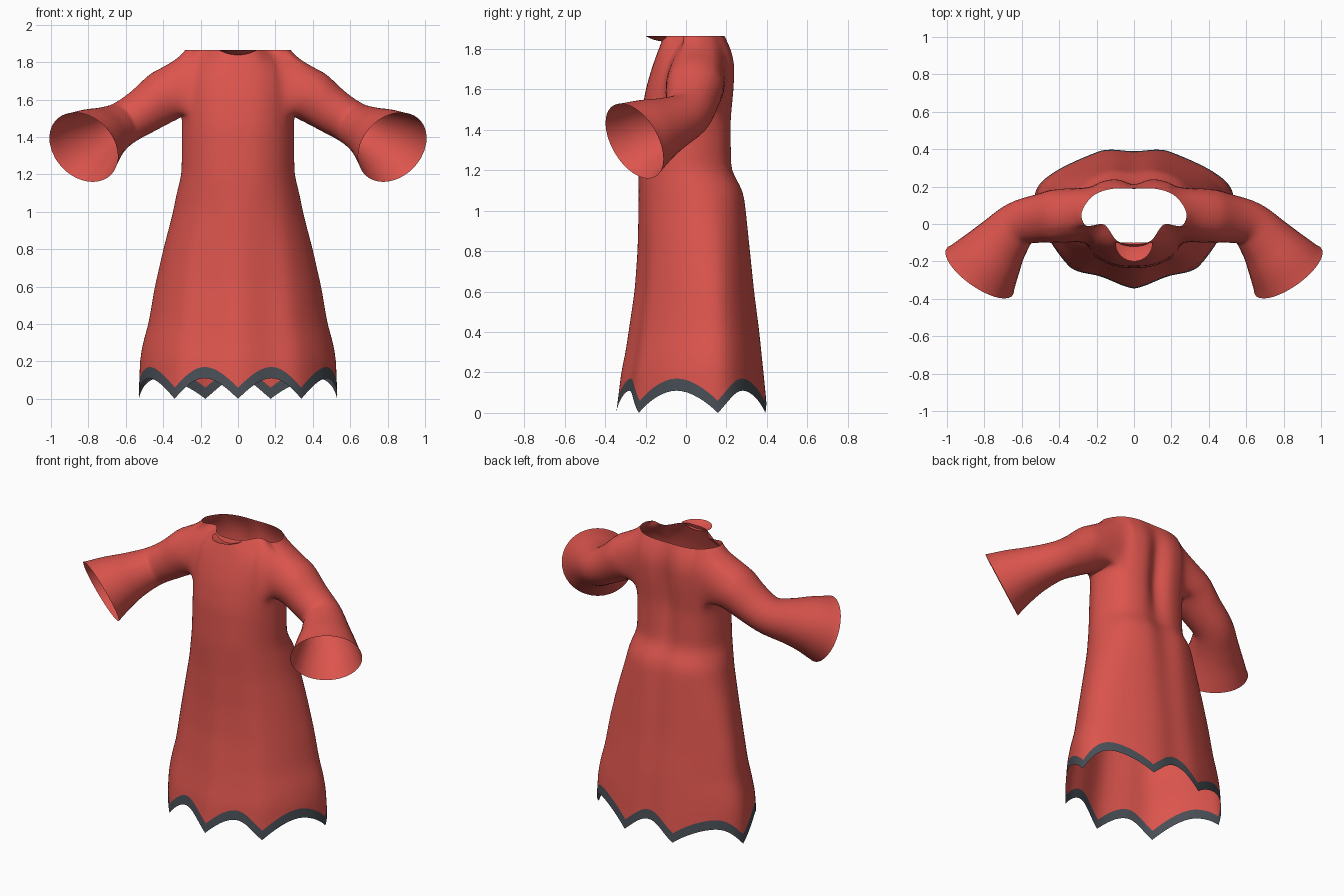
import bpy, bmesh, math
from mathutils import Vector

if "Cube" in bpy.data.objects:
    bpy.data.objects.remove(bpy.data.objects["Cube"], do_unlink=True)


def material(name, rgb):
    m = bpy.data.materials.new(name)
    m.use_nodes = True
    m.diffuse_color = (*rgb, 1)
    m.node_tree.nodes["Principled BSDF"].inputs["Base Color"].default_value = (*rgb, 1)
    return m


red = material("red cloth", (0.72, 0.09, 0.075))
grey = material("dark grey trim", (0.065, 0.077, 0.092))


def catmull(p0, p1, p2, p3, t):
    return 0.5 * (2 * p1 + (p2 - p0) * t + (2 * p0 - 5 * p1 + 4 * p2 - p3) * t * t
                  + (3 * p1 - p0 - 3 * p2 + p3) * t ** 3)


def make_object(name, bm, mats):
    bmesh.ops.recalc_face_normals(bm, faces=bm.faces[:])
    me = bpy.data.meshes.new(name)
    bm.to_mesh(me)
    bm.free()
    for m in mats:
        me.materials.append(m)
    ob = bpy.data.objects.new(name, me)
    bpy.context.collection.objects.link(ob)
    return ob


# Half cross-sections from front centre to back centre, in unit size
SECTIONS = [
    [(0, -1), (.34, -.86), (.64, -.7), (.9, -.21), (1, .35), (.8, .7), (.33, .98), (0, 1)],
    [(0, -1), (.42, -.93), (.78, -.62), (1, -.1), (.97, .4), (.75, .82), (.4, 1), (0, .96)],
    [(0, -1), (.32, -.87), (.57, -.3), (.9, -.35), (1, .1), (.8, .68), (.46, .94), (0, .97)],
]
STEPS = 8          # samples per section segment
SCALLOP = 2 * STEPS


def full_section(half):
    pts = [Vector(p) for p in half]
    pts += [Vector((-p.x, p.y)) for p in pts[-2:0:-1]]
    n = len(pts)
    return [catmull(pts[i - 1], pts[i], pts[(i + 1) % n], pts[(i + 2) % n], s / STEPS)
            for i in range(n) for s in range(STEPS)]


sections = [full_section(h) for h in SECTIONS]
count = len(sections[0])

# Height, half width, front y, back y, section blend
PROFILE = [
    (0, .53, -.345, .4, 0), (.2, .522, -.32, .38, 0), (.3, .508, -.3, .37, 0),
    (.4, .478, -.285, .36, 0), (.6, .445, -.255, .335, .1), (.8, .4, -.24, .315, .3),
    (1, .347, -.235, .295, .6), (1.1, .326, -.235, .282, .8), (1.2, .297, -.235, .222, 1),
    (1.45, .295, -.225, .22, 1), (1.6, .3, -.2, .235, 1), (1.72, .3, -.165, .24, 1),
    (1.8, .3, -.135, .225, 1.2), (1.865, .28, -.11, .195, 2),
]


def body_point(i, z):
    k = 0
    while k < len(PROFILE) - 2 and z > PROFILE[k + 1][0]:
        k += 1
    lo, hi = PROFILE[k], PROFILE[k + 1]
    t = (z - lo[0]) / (hi[0] - lo[0])
    w, front, back, blend = (a + (b - a) * t for a, b in zip(lo[1:], hi[1:]))
    s = min(int(blend), 1)
    p = sections[s][i].lerp(sections[s + 1][i], blend - s)
    x, y = p.x * w, (front + back) / 2 + p.y * (back - front) / 2
    # Groove along the spine
    if y > 0 and 1.2 < z < 1.86:
        y -= .03 * math.exp(-(x / .05) ** 2) * math.sin(math.pi * (z - 1.2) / .66)
    return Vector((x, y, z))


# Armhole: a patch of the body grid left open, by column and row
COL0, COL1, ROW0, ROW1 = 17, 39, 40, 49


def in_armhole(i, k):
    return ROW0 <= k < ROW1 and (COL0 <= i < COL1 or COL0 <= count - 1 - i < COL1)


# Gown body: scalloped rows at the hem, level rows above
hem = [.11 * math.sin(math.pi * (i % SCALLOP) / SCALLOP) for i in range(count)]
LEVELS = 46
rows = [(0, 1), (.06, 1), (.13, .6), (.19, .25)]
rows += [(.25 + (1.865 - .25) * k / LEVELS, 0) for k in range(LEVELS + 1)]
bm = bmesh.new()
body = [[bm.verts.new(body_point(i, z + f * hem[i])) for i in range(count)] for z, f in rows]
for k in range(len(body) - 1):
    for i in range(count):
        if not in_armhole(i, k):
            j = (i + 1) % count
            f = bm.faces.new((body[k][i], body[k][j], body[k + 1][j], body[k + 1][i]))
            f.material_index = 1 if k == 0 else 0

# Flared sleeves: centre line and radius, from shoulder to cuff
SLEEVE = [Vector(p) for p in [
    (.28, .06, 1.68, .17), (.385, .045, 1.622, .145), (.5, .03, 1.542, .124),
    (.615, .002, 1.472, .117), (.7, -.085, 1.427, .138), (.77, -.178, 1.386, .173),
    (.825, -.255, 1.345, .203), (.875, -.325, 1.305, .23)]]
SUB = 5
path = [catmull(*SLEEVE[k:k + 4], s / SUB) for k in range(len(SLEEVE) - 3) for s in range(SUB)]
path.append(SLEEVE[-2])

# Grid positions around the armhole, and the matching angle on the sleeve
loop = [(i, ROW0) for i in range(COL0, COL1)] + [(COL1, k) for k in range(ROW0, ROW1)]
loop += [(i, ROW1) for i in range(COL1, COL0, -1)] + [(COL0, k) for k in range(ROW1, ROW0, -1)]
angles = [math.atan2((2 * k - ROW0 - ROW1) / (ROW1 - ROW0),
                     (COL0 + COL1 - 2 * i) / (COL1 - COL0)) for i, k in loop]


def sleeve_ring(k, side):
    p = path[k]
    n = (path[min(k + 1, len(path) - 1)] - path[max(k - 1, 0)]).to_3d().normalized()
    across = n.cross(Vector((0, 0, 1))).normalized()
    up = across.cross(n)
    ring = [p.to_3d() + p.w * (1.07 * math.cos(a) * across + math.sin(a) * up)
            for a in angles]
    return [Vector((q.x * side, q.y, q.z)) for q in ring]


for side in (1, -1):
    previous = [body[k][i if side > 0 else count - i] for i, k in loop]
    rings = [sleeve_ring(k, side) for k in range(len(path))]
    # Shoulder rings between the armhole and the sleeve
    shoulder = [[v.co.lerp(q, t) for v, q in zip(previous, rings[0])]
                for t in (.25, .5, .75)]
    for ring in shoulder + rings:
        current = [bm.verts.new(q) for q in ring]
        for i in range(len(loop)):
            j = (i + 1) % len(loop)
            bm.faces.new((previous[i], previous[j], current[j], current[i]))
        previous = current

# Remove unused grid points, then soften the armholes and folds
for v in [v for v in bm.verts if not v.link_faces]:
    bm.verts.remove(v)


def soften(verts, times):
    for _ in range(times):
        moved = []
        for v in verts:
            near = [e.other_vert(v).co for e in v.link_edges]
            moved.append(v.co.lerp(sum(near, Vector((0, 0, 0))) / len(near), .5))
        for v, co in zip(verts, moved):
            v.co = co


inner = [v for v in bm.verts if v.co.z > .26 and not v.is_boundary]
soften(inner, 3)
soften([v for v in inner if .2 < abs(v.co.x) < .44 and v.co.z > 1.44], 6)
gown = make_object("gown", bm, (red, grey))

# Turned-out lip at the front of the neckline
bm = bmesh.new()
grid = []
for r in range(6):
    t = (r + .1) / 5.1
    arc = [math.pi * (1 + k / 20) for k in range(21)]
    grid.append([bm.verts.new((.1 * t * math.cos(a), -.1 + .1 * t * math.sin(a),
                               1.837 + .027 * t * t)) for a in arc])
for a, b in zip(grid, grid[1:]):
    for k in range(20):
        bm.faces.new((a[k], b[k], b[k + 1], a[k + 1]))
lip = make_object("neck_lip", bm, (red,))

# Smooth shading
for ob in (gown, lip):
    ob.select_set(True)
bpy.context.view_layer.objects.active = gown
bpy.ops.object.shade_smooth_by_angle(angle=math.radians(50))
